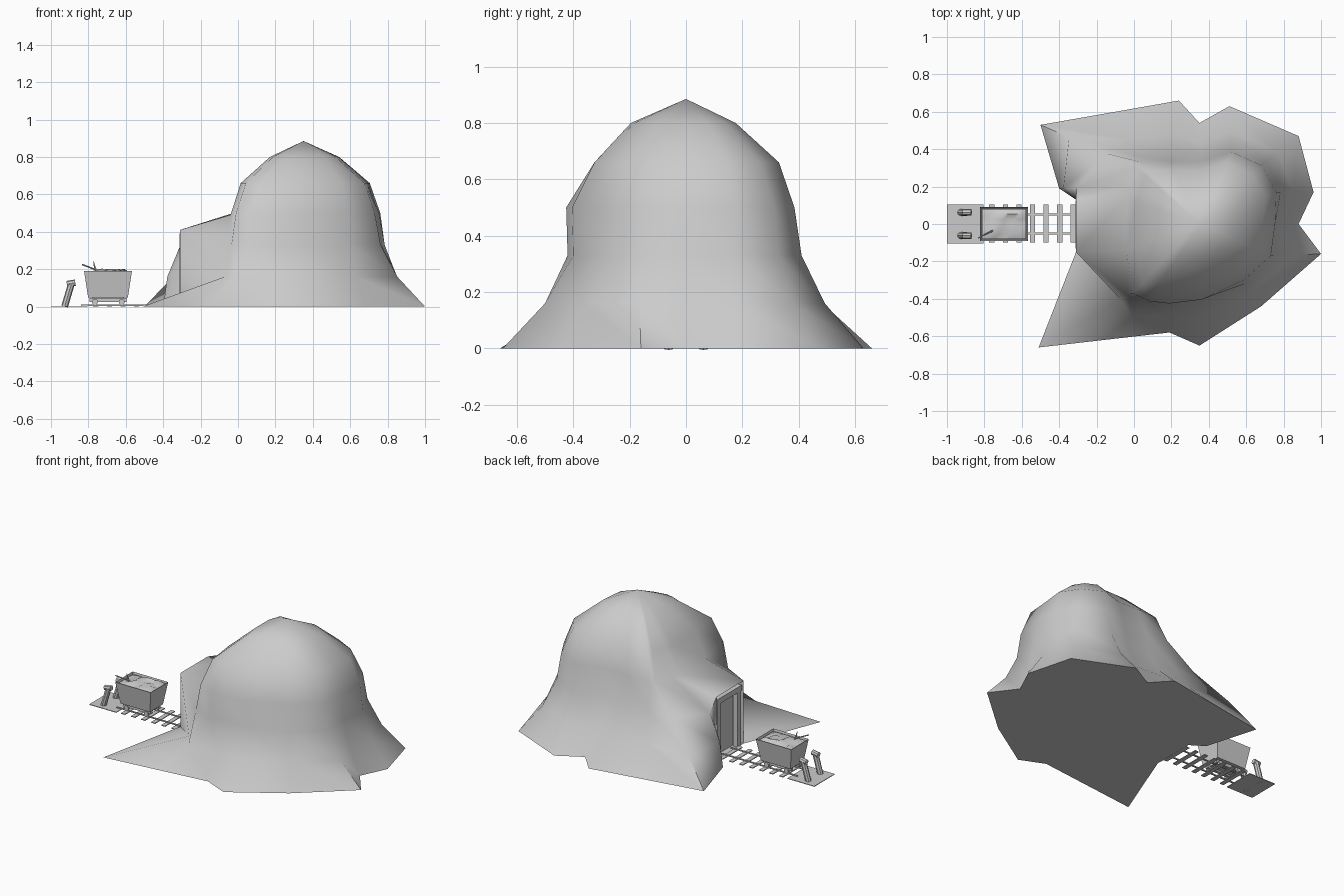
import bpy, bmesh, math, random
from mathutils import Vector

if "Cube" in bpy.data.objects:
    bpy.data.objects.remove(bpy.data.objects["Cube"])

random.seed(4)


def finish(bm, name, angle=30):
    bmesh.ops.recalc_face_normals(bm, faces=bm.faces)
    me = bpy.data.meshes.new(name)
    bm.to_mesh(me)
    bm.free()
    ob = bpy.data.objects.new(name, me)
    bpy.context.collection.objects.link(ob)
    bpy.ops.object.select_all(action='DESELECT')
    ob.select_set(True)
    bpy.context.view_layer.objects.active = ob
    bpy.ops.object.shade_smooth_by_angle(angle=math.radians(angle))
    return ob


def add_box(bm, x0, x1, y0, y1, z0, z1):
    vs = bmesh.ops.create_cube(bm, size=1)['verts']
    for v in vs:
        v.co = ((x0 + x1) / 2 + v.co.x * (x1 - x0), (y0 + y1) / 2 + v.co.y * (y1 - y0),
                (z0 + z1) / 2 + v.co.z * (z1 - z0))
    return vs


def add_rod(bm, a, b, r1, r2=None, sides=8):
    a, b = Vector(a), Vector(b)
    d = b - a
    vs = bmesh.ops.create_cone(bm, cap_ends=True, segments=sides, radius1=r1,
                               radius2=r1 if r2 is None else r2, depth=d.length)['verts']
    rot = d.to_track_quat('Z', 'Y')
    for v in vs:
        v.co = rot @ v.co + (a + b) / 2


# Rock hill: columns of (base point, shoulder point, flare), swept round from the doorway
columns = [
    ((-.4, .19), (-.03, .2), (.06, .25)), ((-.5, .53), (.01, .31), (.3, .7)),
    ((-.1, .6), (.03, .33), None),
    ((.24, .66), (.19, .34), None), ((.35, .54), (.36, .34), None),
    ((.51, .63), (.52, .38), None), ((.88, .47), (.68, .31), None),
    ((.96, .17), (.76, .17), None), ((.88, 0), (.75, 0), None),
    ((1.0, -.16), (.73, -.17), None), ((.68, -.44), (.59, -.3), None),
    ((.35, -.65), (.36, -.4), (.6, 1)), ((.19, -.58), (.19, -.42), (.6, 1)),
    ((-.16, -.62), (.09, -.41), (.6, .95)), ((-.51, -.66), (-.01, -.37), (.88, .95)),
]
heights = (0, .16, .33, .5, .66, .8)
centre = Vector((.35, 0))


def column(bm, base, shoulder, flare, door_z=None):
    base, shoulder = Vector(base), Vector(shoulder)
    f = flare or (.55, .88)
    pts = []
    for i, z in enumerate(heights):
        if i < 4:
            p = base.lerp(shoulder, (0, f[0], f[1], 1)[i])
        else:
            p = centre.lerp(shoulder, (.86, .46)[i - 4])
            if i == 4 and p.y < -.3:
                p.y = -.325
        if i > 2 and door_z is None:
            p = centre + (p - centre) * random.uniform(.98, 1.015)
        if door_z is not None:
            z = (0, door_z, .41, .49, .66, .8)[i]
        pts.append(bm.verts.new((p.x, p.y, z)))
    return pts


bm = bmesh.new()
cols = [column(bm, (-.31, .13), (-.04, .14), (0, 0), .2)]
cols += [column(bm, *c) for c in columns]
cols.append(column(bm, (-.31, -.15), (-.04, -.14), (0, 0), .06))
apex = bm.verts.new((.35, 0, .885))
n = len(cols)
for k in range(n):
    a, b = cols[k], cols[(k + 1) % n]
    for i in range(5):
        if k == n - 1 and i < 2:
            continue
        bm.faces.new((a[i], b[i], b[i + 1], a[i + 1]))
    bm.faces.new((a[5], b[5], apex))
bm.faces.new([c[0] for c in cols])
# Shallow tunnel behind the doorway
mouth = [cols[0][0], cols[0][1], cols[0][2], cols[-1][2], cols[-1][1], cols[-1][0]]
inner = [bm.verts.new((-.27, v.co.y, v.co.z)) for v in mouth]
for i in range(5):
    bm.faces.new((mouth[i], mouth[i + 1], inner[i + 1], inner[i]))
bm.faces.new(inner)
finish(bm, "rock_hill", 60)

# Timber doorway frame
bm = bmesh.new()
for s in (-1, 1):
    add_box(bm, -.312, -.28, s * .105 - .018, s * .105 + .018, 0, .36)
add_box(bm, -.312, -.28, -.13, .125, .355, .39)
finish(bm, "doorway_frame")

# Track: rails and sleepers
bm = bmesh.new()
for s in (-1, 1):
    add_box(bm, -.84, -.29, s * .05 - .005, s * .05 + .005, .004, .01)
finish(bm, "rails")
bm = bmesh.new()
for i in range(7):
    x = -.325 - i * .0725
    add_box(bm, x - .014, x + .014, -.1, .105, 0, .005)
finish(bm, "sleepers")

# Ground plate at the end of the track
bm = bmesh.new()
add_box(bm, -1, -.805, -.105, .105, 0, .004)
finish(bm, "end_plate")

# Leaning buffer posts with caps
bm = bmesh.new()
for s in (-1, 1):
    y = s * .062
    add_rod(bm, (-.927, y, 0), (-.89, y, .125), .018)
    add_rod(bm, (-.915, y, .12), (-.87, y, .128), .017)
finish(bm, "buffer_posts")

# Cart tub: tapered box, hollow at the top
bm = bmesh.new()
for v in add_box(bm, -.823, -.567, -.09, .09, .048, .19):
    if v.co.z < .1:
        v.co.x = -.695 + (v.co.x + .695) * .83
        v.co.y *= .75
top = max(bm.faces, key=lambda f: f.calc_center_median().z)
bmesh.ops.inset_region(bm, faces=[top], thickness=.01)
for v in top.verts:
    v.co.z -= .03
finish(bm, "cart_tub")

# Lumpy ore load
bm = bmesh.new()
bmesh.ops.create_grid(bm, x_segments=8, y_segments=6, size=1)
for v in bm.verts:
    edge = max(abs(v.co.x), abs(v.co.y)) > .95
    v.co = (-.695 + v.co.x * .117, v.co.y * .08, .18 if edge else random.uniform(.18, .203))
finish(bm, "ore_load", 60)

# Cart chassis, axles and wheels
bm = bmesh.new()
for s in (-1, 1):
    add_box(bm, -.795, -.595, s * .04 - .01, s * .04 + .01, .025, .045)
add_box(bm, -.78, -.61, -.04, .04, .035, .05)
finish(bm, "cart_chassis")
bm = bmesh.new()
for x in (-.765, -.622):
    add_rod(bm, (x, -.055, .025), (x, .055, .025), .005)
    for s in (-1, 1):
        add_rod(bm, (x, s * .046, .025), (x, s * .06, .025), .016, sides=12)
finish(bm, "cart_wheels")

# Pickaxe stuck in the ore
bm = bmesh.new()
add_rod(bm, (-.833, -.075, .225), (-.755, -.035, .195), .004, sides=6)
hub = (-.765, -.04, .205)
add_rod(bm, hub, (-.772, -.045, .243), .006, .001, 6)
add_rod(bm, hub, (-.75, -.04, .178), .006, .001, 6)
finish(bm, "pickaxe")
